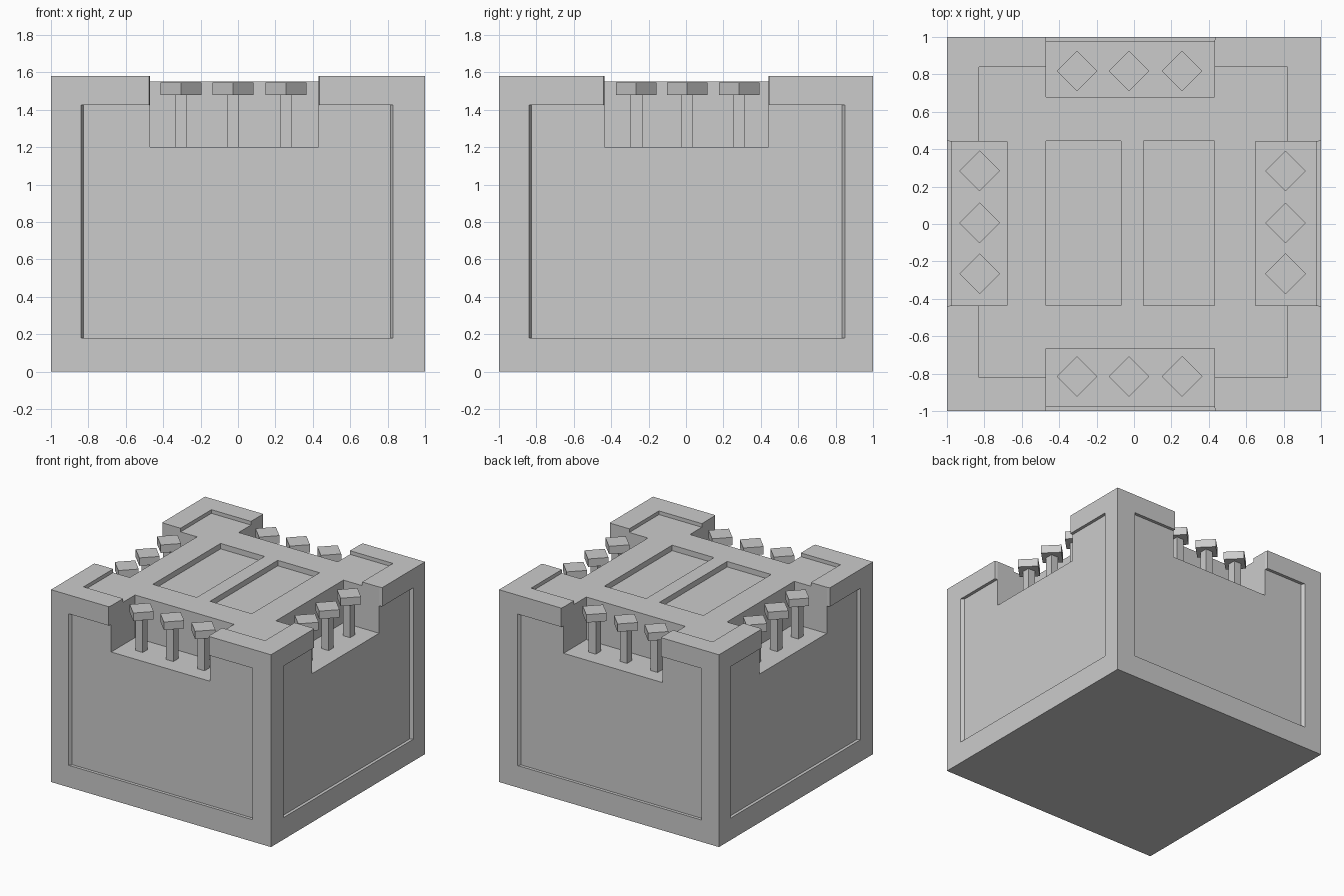
import bpy, bmesh, math
from mathutils import Matrix

if "Cube" in bpy.data.objects:
    bpy.data.objects.remove(bpy.data.objects["Cube"])


def hull(name, pts):
    """Convex solid around a few points."""
    bm = bmesh.new()
    for p in pts:
        bm.verts.new(p)
    bmesh.ops.convex_hull(bm, input=bm.verts[:])
    bmesh.ops.dissolve_limit(bm, angle_limit=0.001, verts=bm.verts[:], edges=bm.edges[:])
    bmesh.ops.recalc_face_normals(bm, faces=bm.faces[:])
    me = bpy.data.meshes.new(name)
    bm.to_mesh(me)
    bm.free()
    ob = bpy.data.objects.new(name, me)
    bpy.context.collection.objects.link(ob)
    return ob


def box(name, x0, x1, y0, y1, z0, z1):
    return hull(name, [(x, y, z) for x in (x0, x1) for y in (y0, y1) for z in (z0, z1)])


def cut(target, cutter):
    """Subtract the cutter, bake the result and remove the cutter."""
    mod = target.modifiers.new("cut", 'BOOLEAN')
    mod.operation = 'DIFFERENCE'
    mod.solver = 'EXACT'
    mod.object = cutter
    cutter.hide_render = True
    dg = bpy.context.evaluated_depsgraph_get()
    me = bpy.data.meshes.new_from_object(target.evaluated_get(dg))
    target.modifiers.clear()
    target.data = me
    bpy.data.objects.remove(cutter)


# Main block
body = box("block_body", -1, 1, -1, 1, 0, 1.58)

# Sunken top and its two shallow slots
cut(body, box("top_cutter", -0.83, 0.82, -0.82, 0.84, 1.55, 1.8))
for x0, x1 in ((-0.47, -0.07), (0.05, 0.43)):
    cut(body, box("slot_cutter", x0, x1, -0.435, 0.445, 1.505, 1.8))

# Each side: map (along, outward, up) to world, panel range, notch range,
# notch depth position, post row position and post offsets
X_ROW, Y_ROW = (-0.305, -0.027, 0.257), (-0.266, 0.006, 0.284)
SIDES = {
    "front": (lambda u, d, z: (u, -d, z), -0.84, 0.83, -0.47, 0.43, 0.665, 0.815, X_ROW),
    "back": (lambda u, d, z: (u, d, z), -0.84, 0.83, -0.47, 0.43, 0.68, 0.818, X_ROW),
    "right": (lambda u, d, z: (d, u, z), -0.84, 0.85, -0.435, 0.44, 0.65, 0.81, Y_ROW),
    "left": (lambda u, d, z: (-d, u, z), -0.84, 0.85, -0.435, 0.44, 0.68, 0.825, Y_ROW),
}


def flared(name, place, u0, u1, d0, d1, spread, z0, z1):
    pts = [place(u, d0, z) for u in (u0, u1) for z in (z0, z1)]
    pts += [place(u, d1, z) for u in (u0 - spread, u1 + spread) for z in (z0, z1)]
    return hull(name, pts)


for side, (place, p0, p1, n0, n1, nd, row, offsets) in SIDES.items():
    # Sunken side panel with slanted upright edges
    cut(body, flared("panel_cutter", place, p0 + 0.015, p1 - 0.015, 0.975, 1.025, 0.03, 0.18, 1.425))
    # Notch in the upper edge, flaring slightly at the rim
    cut(body, flared("notch_cutter", place, n0, n1, nd, 1.1, 0, 1.2, 1.8))
    cut(body, flared("rim_cutter", place, n0 + 0.005, n1 - 0.005, 0.95, 1.025, 0.015, 1.3, 1.8))
    # Row of square posts with diamond caps
    for i, u in enumerate(offsets):
        x, y, _ = place(u, row, 0)
        s = 0.0325
        box(f"{side}_post_{i}", x - s, x + s, y - s, y + s, 1.19, 1.49)
        cap = box(f"{side}_post_cap_{i}", -0.077, 0.077, -0.077, 0.077, 1.48, 1.545)
        cap.data.transform(Matrix.Translation((x, y, 0)) @ Matrix.Rotation(math.pi / 4, 4, 'Z'))
